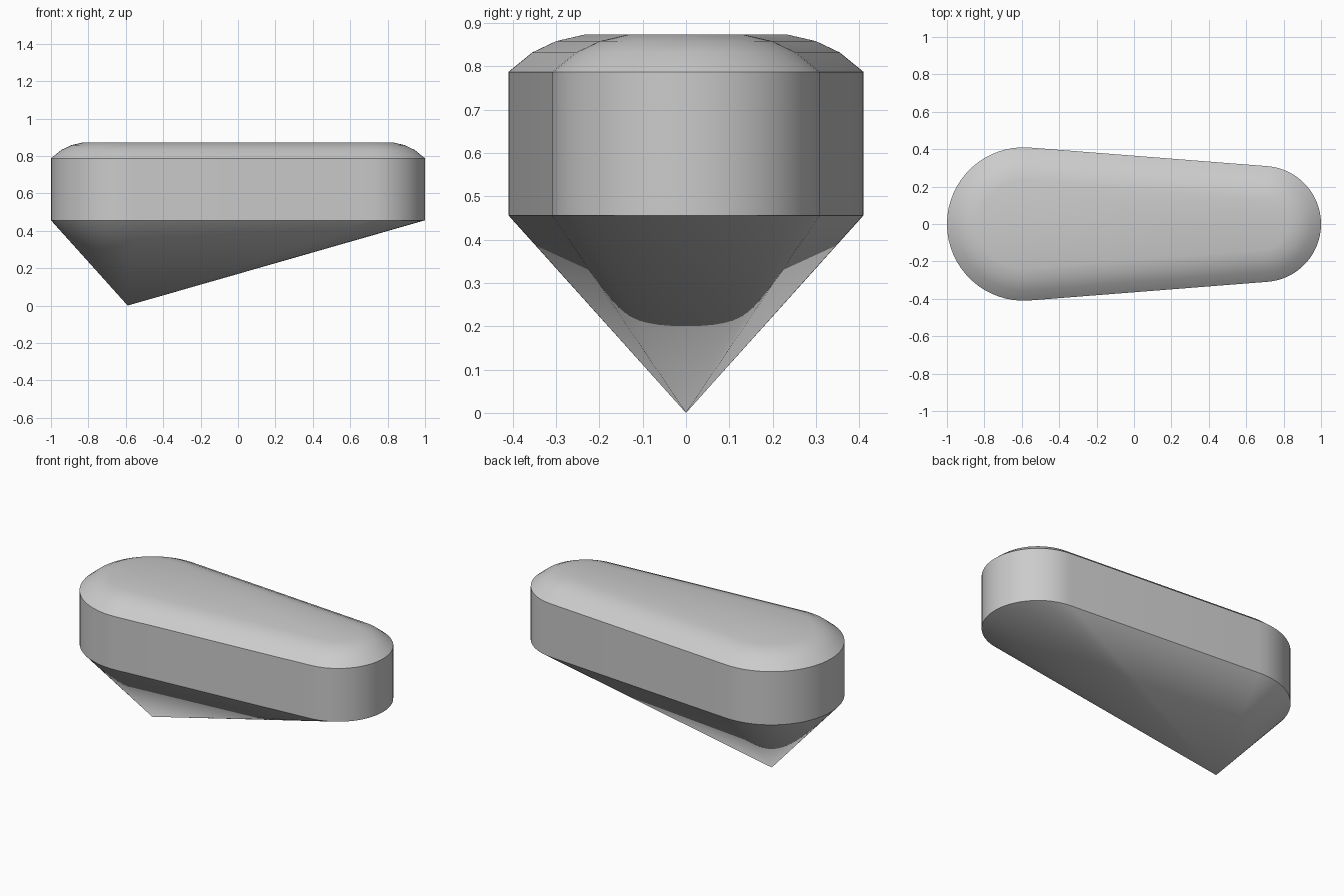
import bpy, bmesh, math

cube = bpy.data.objects.get("Cube")
if cube:
    bpy.data.objects.remove(cube, do_unlink=True)

# Tapered capsule outline: a large and a small round end joined by tangents
BIG_X, BIG_R = -0.59, 0.41
SMALL_X, SMALL_R = 0.69, 0.31
STEPS = 32
TANGENT = math.acos((BIG_R - SMALL_R) / (SMALL_X - BIG_X))


def outline(inset):
    """Outline points, moved inwards by inset."""
    points = []
    ends = ((SMALL_X, SMALL_R, -TANGENT, TANGENT),
            (BIG_X, BIG_R, TANGENT, 2 * math.pi - TANGENT))
    for cx, radius, start, stop in ends:
        for i in range(STEPS + 1):
            a = start + (stop - start) * i / STEPS
            r = radius - inset
            points.append((cx + r * math.cos(a), r * math.sin(a)))
    return points


# Neutral grey
grey = bpy.data.materials.new("plain grey")
grey.use_nodes = True
colour = (0.6, 0.6, 0.6, 1)
grey.diffuse_color = colour
grey.node_tree.nodes["Principled BSDF"].inputs["Base Color"].default_value = colour

# Rings as (inset, height): straight wall, then the rounded shoulder
rings = [(0, 0.456), (0, 0.787), (0.055, 0.832), (0.11, 0.858), (0.175, 0.873)]
bm = bmesh.new()
loops = [[bm.verts.new((x, y, z)) for x, y in outline(inset)] for inset, z in rings]
count = len(loops[0])
for low, high in zip(loops, loops[1:]):
    for i in range(count):
        j = (i + 1) % count
        bm.faces.new((low[i], low[j], high[j], high[i]))
bm.faces.new(loops[-1])

# Pointed underside, fanned to one tip below the large end
tip = bm.verts.new((BIG_X, 0, 0))
for i in range(count):
    bm.faces.new((loops[0][(i + 1) % count], loops[0][i], tip))
bmesh.ops.recalc_face_normals(bm, faces=bm.faces)

mesh = bpy.data.meshes.new("pointed_capsule")
bm.to_mesh(mesh)
bm.free()
mesh.materials.append(grey)
body = bpy.data.objects.new("pointed_capsule", mesh)
bpy.context.collection.objects.link(body)

# Smooth rounding, with crisp edges around the wall
bpy.context.view_layer.objects.active = body
body.select_set(True)
bpy.ops.object.shade_smooth_by_angle(angle=math.radians(35))
